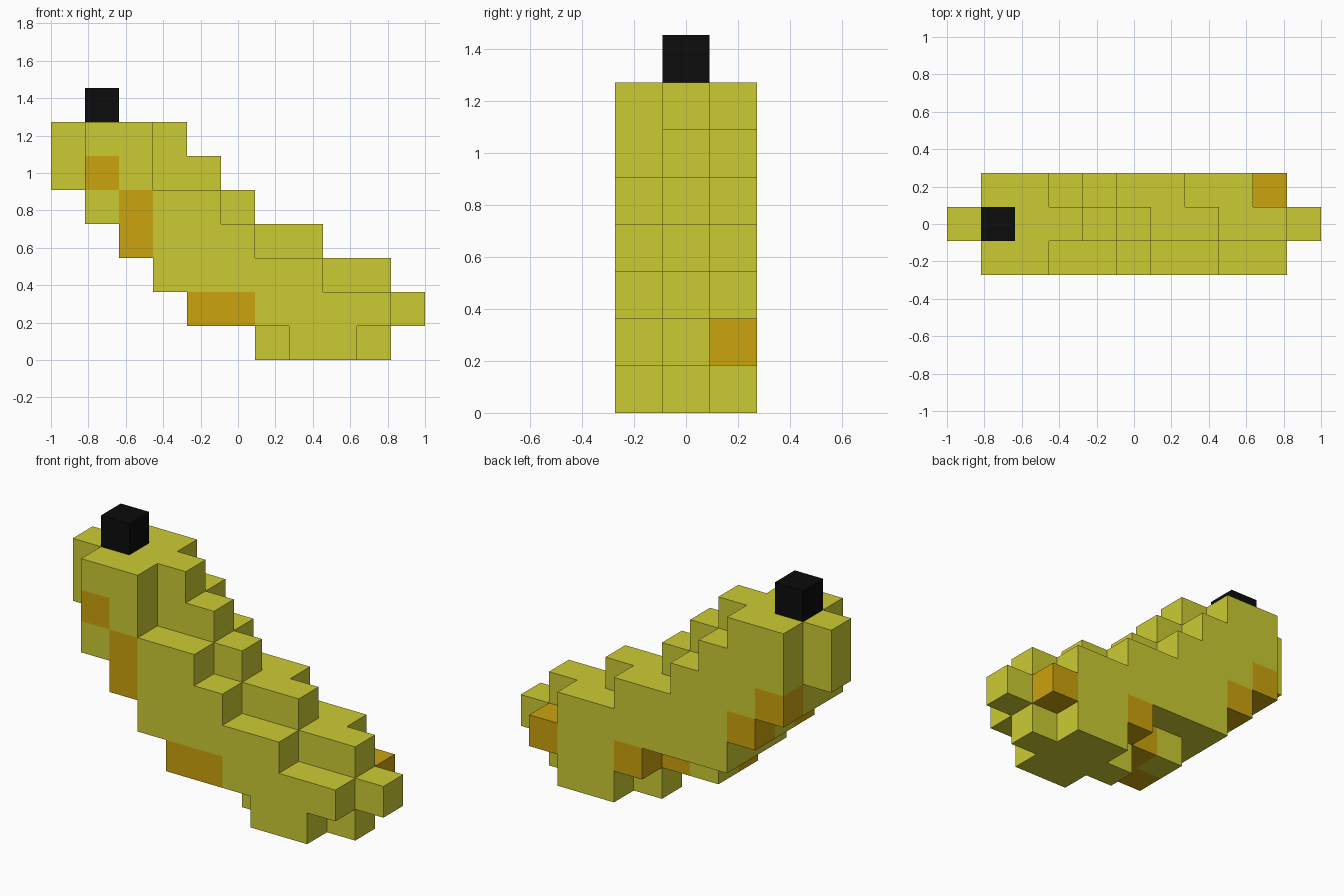
import bpy, bmesh
from mathutils import Vector

if "Cube" in bpy.data.objects:
    bpy.data.objects.remove(bpy.data.objects["Cube"])

V = 2 / 11  # voxel edge


def material(name, rgb):
    m = bpy.data.materials.new(name)
    m.diffuse_color = (*rgb, 1)
    m.use_nodes = True
    m.node_tree.nodes["Principled BSDF"].inputs["Base Color"].default_value = m.diffuse_color
    return m


yellow = material("yellow", (0.60, 0.60, 0.034))
orange = material("orange", (0.60, 0.366, 0.004))
black = material("black", (0.0035, 0.0035, 0.0035))

# Each layer lists the first and last x cell per row, from the bottom row up
LAYERS = [
    [(7, 8), (4, 9), (3, 7), (2, 5), (1, 4), (1, 2), (1, 2)],    # front
    [(6, 9), (4, 10), (3, 9), (2, 7), (1, 5), (0, 4), (0, 3)],   # middle
    [(7, 8), (6, 9), (3, 8), (2, 6), (1, 4), (1, 3), (1, 2)],    # back
]
# Ripe patches as (x, y, z) cells
SPOTS = {(1, 0, 5), (2, 0, 4), (2, 0, 3), (4, 0, 1), (5, 0, 1),
         (5, 1, 1),
         (1, 2, 4), (2, 2, 3), (6, 2, 1), (9, 2, 1)}


def voxel_object(name, cells, mats, colour_of):
    """Skin a set of cells with outer faces only."""
    bm = bmesh.new()
    corners = {}

    def vert(p):
        if p not in corners:
            corners[p] = bm.verts.new((p[0] * V - 1, (p[1] - 1.5) * V, p[2] * V))
        return corners[p]

    for c in sorted(cells):
        for axis in range(3):
            for side in (0, 1):
                n = list(c)
                n[axis] += 2 * side - 1
                if tuple(n) in cells:
                    continue
                u, w = (axis + 1) % 3, (axis + 2) % 3
                loop = []
                for du, dw in ((0, 0), (1, 0), (1, 1), (0, 1)):
                    p = list(c)
                    p[axis] += side
                    p[u] += du
                    p[w] += dw
                    loop.append(vert(tuple(p)))
                if side == 0:
                    loop.reverse()
                bm.faces.new(loop).material_index = colour_of(c)
    mesh = bpy.data.meshes.new(name)
    bm.to_mesh(mesh)
    bm.free()
    for m in mats:
        mesh.materials.append(m)
    ob = bpy.data.objects.new(name, mesh)
    bpy.context.collection.objects.link(ob)
    return ob


# Stepped fruit body
body = {(x, y, z) for y, rows in enumerate(LAYERS)
        for z, (a, b) in enumerate(rows) for x in range(a, b + 1)}
voxel_object("fruit_body", body, [yellow, orange], lambda c: int(c in SPOTS))

# Dark stem on top
voxel_object("stem", {(1, 1, 7)}, [black], lambda c: 0)
